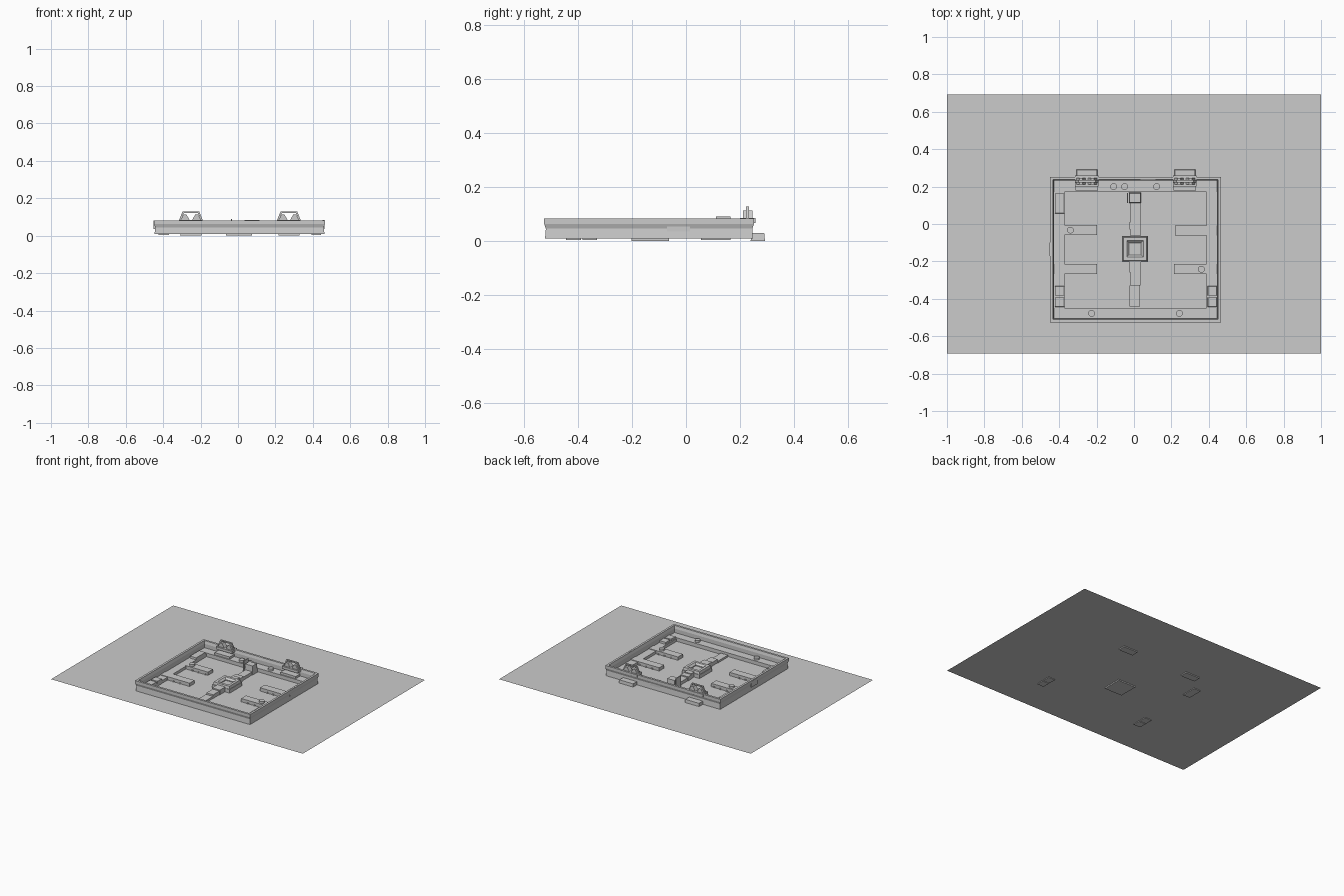
import bpy, bmesh, math

if "Cube" in bpy.data.objects:
    bpy.data.objects.remove(bpy.data.objects["Cube"])

G = 0.008  # ground level


def mesh_object(name, verts, faces):
    me = bpy.data.meshes.new(name)
    me.from_pydata(verts, [], faces)
    bm = bmesh.new()
    bm.from_mesh(me)
    bmesh.ops.recalc_face_normals(bm, faces=bm.faces)
    bm.to_mesh(me)
    bm.free()
    ob = bpy.data.objects.new(name, me)
    bpy.context.collection.objects.link(ob)
    return ob


def box(name, x0, x1, y0, y1, z0, z1, taper=0.0):
    t = taper
    v = [(x0, y0, z0), (x1, y0, z0), (x1, y1, z0), (x0, y1, z0),
         (x0 + t, y0 + t, z1), (x1 - t, y0 + t, z1), (x1 - t, y1 - t, z1), (x0 + t, y1 - t, z1)]
    f = [(3, 2, 1, 0), (4, 5, 6, 7)] + [(i, (i + 1) % 4, (i + 1) % 4 + 4, i + 4) for i in range(4)]
    return mesh_object(name, v, f)


def ring(name, x0, x1, y0, y1, profile):
    """Rectangular ring swept from a closed profile of (inset, z) points."""
    n, v = len(profile), []
    for d, z in profile:
        v += [(x0 + d, y0 + d, z), (x1 - d, y0 + d, z), (x1 - d, y1 - d, z), (x0 + d, y1 - d, z)]
    f = []
    for i in range(n):
        j = (i + 1) % n
        f += [(i * 4 + k, i * 4 + (k + 1) % 4, j * 4 + (k + 1) % 4, j * 4 + k) for k in range(4)]
    return mesh_object(name, v, f)


def prism(name, pts, y0, y1):
    """Profile in x, z extruded along y."""
    n = len(pts)
    v = [(x, y, z) for y in (y0, y1) for x, z in pts]
    f = [tuple(range(n)), tuple(range(2 * n - 1, n - 1, -1))]
    f += [(i, (i + 1) % n, (i + 1) % n + n, i + n) for i in range(n)]
    return mesh_object(name, v, f)


def barrel(name, x, y, z0, z1, r=0.018):
    bpy.ops.mesh.primitive_cylinder_add(vertices=12, radius=r, depth=z1 - z0, location=(x, y, (z0 + z1) / 2))
    bpy.context.object.name = name


# ground sheet
mesh_object("ground_sheet", [(-1, -.693, G), (1, -.693, G), (1, .693, G), (-1, .693, G)], [(0, 1, 2, 3)])

# outer wall, pinched at mid height
ring("outer_wall", -.449, .465, -.526, .252,
     [(.003, G), (.006, .045), (0, .062), (0, .082), (.015, .082), (.02, .062), (.02, G)])

# raised walkways along the inside of the wall
box("front_walkway", -.43, .445, -.506, -.448, G, .034)
box("back_walkway", -.43, .445, .172, .232, G, .034)
box("left_walkway", -.43, -.372, -.448, .172, G, .028)
box("right_walkway", .388, .445, -.448, .172, G, .028)

# cabinets on the side walkways
for x0, x1, y0, y1 in [(-.425, -.37, .055, .165), (-.425, -.37, -.385, -.33), (-.425, -.37, -.445, -.39),
                       (.392, .445, -.385, -.33), (.392, .445, -.445, -.39)]:
    box("side_cabinet", x0, x1, y0, y1, .003, .042, .003)

# long counters reaching into the courtyard
for i, (x0, x1, y0) in enumerate([(-.375, -.197, -.060), (-.43, -.197, -.268),
                                  (.218, .445, -.062), (.213, .445, -.268)]):
    box("counter", x0, x1, y0, y0 + .055, G, .032)
    for k in range(3):
        xk = x0 + .05 + k * .05
        box("counter_foot", xk, xk + .012, y0 - .004, y0 + .059, G, .016)

# barrels
for x, y, z in [(-.109, .2, .034), (-.05, .2, .034), (.121, .2, .034), (-.34, -.033, .032),
                (.36, -.242, .032), (-.227, -.478, .034), (.243, -.478, .034)]:
    barrel("barrel", x, y, z, z + .014)

# central dais: stepped block with sunken square
cx, cy = .006, -.133
box("dais_base", cx - .07, cx + .07, cy - .07, cy + .07, 0, .034)
ring("dais_rim", cx - .066, cx + .066, cy - .066, cy + .066,
     [(0, .034), (.004, .052), (.022, .052), (.034, .04), (.034, .034)])

# spine path with steps leading to the dais from both sides
box("back_path", -.02, .034, .01, .115, G, .03)
box("back_step", -.024, .038, -.03, .01, G, .038)
box("back_landing", -.02, .034, -.065, -.03, G, .044)
box("front_landing", -.024, .038, -.26, -.2, G, .042)
box("front_step", -.02, .034, -.33, -.26, G, .034)
box("front_path", -.024, .032, -.44, -.33, G, .022)

# small tower at the back of the spine, with an upright side plate
box("spine_tower", -.028, .038, .112, .168, G, .07, .004)
box("tower_plate", -.038, -.032, .112, .166, G, .09)

# thin panels on the wall
box("left_panel", -.452, -.442, -.17, -.1, .035, .08)
box("right_panel", .452, .462, -.07, .015, .035, .083)
box("back_panel", .035, .115, .236, .247, .03, .083)

# two gates: porch step, deck, sloped frame and pairs of gabled hoods
for gx in (-.252, .272):
    box("gate_porch", gx - .057, gx + .057, .24, .293, 0, .03, .003)
    box("gate_inner_step", gx - .06, gx + .06, .18, .232, G, .05)
    box("gate_deck", gx - .063, gx + .063, .2, .258, .066, .084)
    for s in (-1, 1):
        prism("gate_post", [(gx + s * .063, .084), (gx + s * .045, .128),
                            (gx + s * .037, .122), (gx + s * .053, .084)], .223, .234)
        hx = gx + s * .031
        prism("gate_hood", [(hx - .024, .084), (hx + .024, .084), (hx + .008, .112), (hx - .008, .112)], .212, .246)
    prism("gate_beam", [(gx - .045, .128), (gx + .045, .128), (gx + .038, .12), (gx - .038, .12)], .223, .234)
